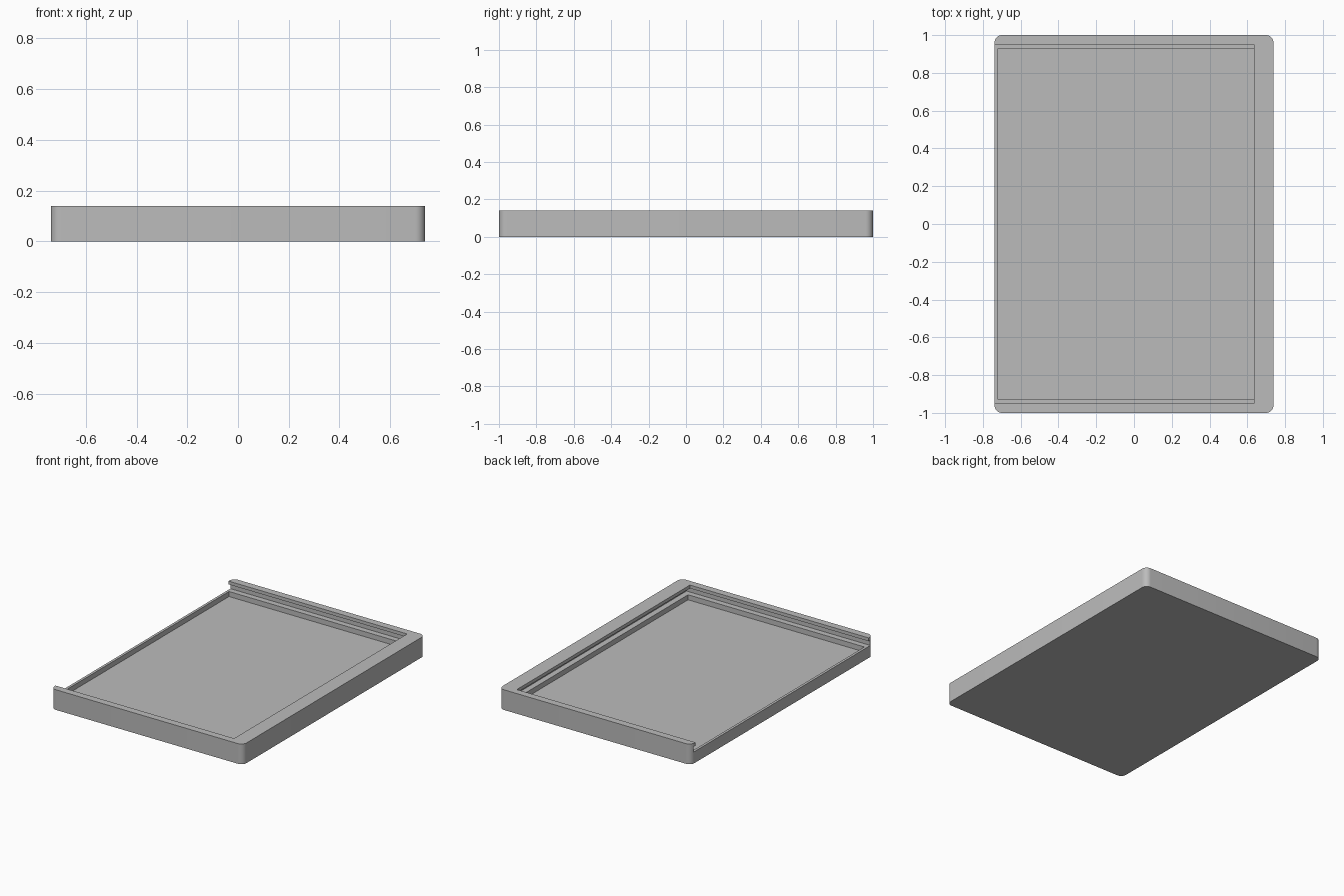
import bpy
import bmesh
from math import radians

cube = bpy.data.objects.get("Cube")
if cube:
    bpy.data.objects.remove(cube, do_unlink=True)

grey = bpy.data.materials.new("light_grey")
grey.use_nodes = True
colour = (0.5, 0.5, 0.5, 1)
grey.diffuse_color = colour
grey.node_tree.nodes["Principled BSDF"].inputs["Base Color"].default_value = colour


def box(name, low, high, corner=0):
    """Box between two corners, with optionally rounded upright edges."""
    bm = bmesh.new()
    bmesh.ops.create_cube(bm, size=1)
    for v in bm.verts:
        v.co = [(a + b) / 2 + c * (b - a) for a, b, c in zip(low, high, v.co)]
    if corner:
        upright = [e for e in bm.edges
                   if abs(e.verts[0].co.z - e.verts[1].co.z) > 0.01]
        bmesh.ops.bevel(bm, geom=upright, offset=corner, segments=8,
                        profile=0.5, affect='EDGES')
    mesh = bpy.data.meshes.new(name)
    bm.to_mesh(mesh)
    bm.free()
    mesh.materials.append(grey)
    obj = bpy.data.objects.new(name, mesh)
    bpy.context.collection.objects.link(obj)
    return obj


# Outer body of the tray
tray = box("tray", (-0.738, -1, 0), (0.738, 1, 0.14), corner=0.04)

# Hollow, lid slot running out of the open end, and opening between the rims
cutters = [
    box("hollow_cutter", (-0.72, -0.93, 0.045), (0.635, 0.93, 0.1)),
    box("slot_cutter", (-1, -0.97, 0.08), (0.675, 0.97, 0.117)),
    box("opening_cutter", (-1, -0.95, 0.1), (0.635, 0.95, 0.3)),
]
for cutter in cutters:
    cut = tray.modifiers.new(cutter.name, 'BOOLEAN')
    cut.operation = 'DIFFERENCE'
    cut.solver = 'EXACT'
    cut.object = cutter

# Apply the cuts and remove the cutters
bpy.context.view_layer.objects.active = tray
tray.select_set(True)
for cutter in cutters:
    bpy.ops.object.modifier_apply(modifier=cutter.name)
    bpy.data.objects.remove(cutter, do_unlink=True)
bpy.ops.object.shade_smooth_by_angle(angle=radians(30))
